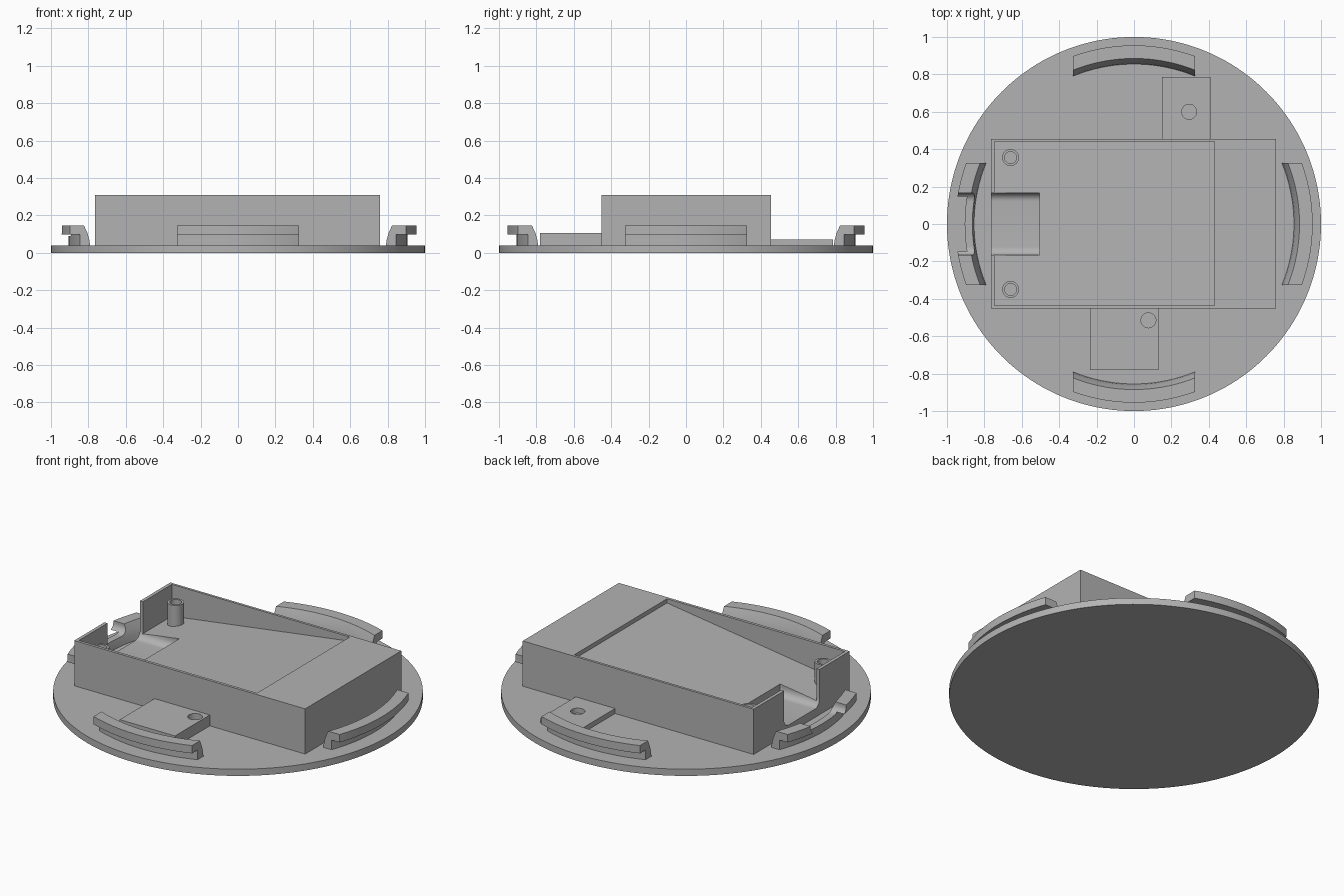
import bpy, bmesh, math
from mathutils import Matrix

if "Cube" in bpy.data.objects:
    bpy.data.objects.remove(bpy.data.objects["Cube"])

grey = bpy.data.materials.new("plain_grey")
grey.diffuse_color = (0.45, 0.45, 0.45, 1)
grey.use_nodes = True
grey.node_tree.nodes["Principled BSDF"].inputs["Base Color"].default_value = grey.diffuse_color


def finish(name, bm):
    bmesh.ops.recalc_face_normals(bm, faces=bm.faces)
    me = bpy.data.meshes.new(name)
    bm.to_mesh(me)
    bm.free()
    ob = bpy.data.objects.new(name, me)
    bpy.context.collection.objects.link(ob)
    me.materials.append(grey)
    return ob


def box(name, x0, x1, y0, y1, z0, z1):
    bm = bmesh.new()
    m = Matrix.Translation(((x0 + x1) / 2, (y0 + y1) / 2, (z0 + z1) / 2))
    bmesh.ops.create_cube(bm, size=1, matrix=m @ Matrix.Diagonal((x1 - x0, y1 - y0, z1 - z0, 1)))
    return finish(name, bm)


def cylinder(name, x, y, r, z0, z1, n=32):
    bm = bmesh.new()
    bmesh.ops.create_cone(bm, cap_ends=True, segments=n, radius1=r, radius2=r, depth=z1 - z0,
                          matrix=Matrix.Translation((x, y, (z0 + z1) / 2)))
    return finish(name, bm)


def loft(name, rings):
    """Bridge a list of matching closed rings and cap both ends."""
    bm = bmesh.new()
    vs = [[bm.verts.new(p) for p in ring] for ring in rings]
    n = len(vs[0])
    for a, b in zip(vs, vs[1:]):
        for i in range(n):
            j = (i + 1) % n
            bm.faces.new((a[i], a[j], b[j], b[i]))
    bm.faces.new(vs[0])
    bm.faces.new(vs[-1])
    return finish(name, bm)


def cut(ob, cutter, keep=False):
    mod = ob.modifiers.new("cut", 'BOOLEAN')
    mod.operation, mod.solver, mod.object = 'DIFFERENCE', 'EXACT', cutter
    bpy.context.view_layer.objects.active = ob
    bpy.ops.object.modifier_apply(modifier=mod.name)
    if not keep:
        bpy.data.objects.remove(cutter)


def smooth(ob):
    bpy.ops.object.select_all(action='DESELECT')
    ob.select_set(True)
    bpy.context.view_layer.objects.active = ob
    bpy.ops.object.shade_smooth_by_angle(angle=math.radians(25))


# Round base plate
smooth(cylinder("base_disc", 0, 0, 1, 0, 0.04, 160))

# Cable channel cutter: U-shaped section with rounded lower corners
R, W, ZB = 0.045, 0.167, 0.09
section = [(-W, 0.5)]
section += [(-W + R - R * math.cos(t), ZB + R - R * math.sin(t))
            for t in [math.pi / 2 * i / 8 for i in range(9)]]
section += [(-y, z) for y, z in reversed(section)]
channel = loft("channel_cutter", [[(x, y, z) for y, z in section] for x in (-1.1, -0.505)])

# Tray housing with a sloping floor, opened by the cable channel
tray = box("tray_housing", -0.765, 0.76, -0.452, 0.455, 0.04, 0.31)
floor = [(-0.745, 0.12), (0.43, 0.285), (0.43, 0.4), (-0.745, 0.4)]
cut(tray, loft("pocket_cutter", [[(x, y, z) for x, z in floor] for y in (-0.435, 0.44)]))
cut(tray, channel, keep=True)
smooth(tray)

# Screw posts in the tray
for side, y in (("back", 0.355), ("front", -0.35)):
    post = cylinder("screw_post_" + side, -0.66, y, 0.045, 0.11, 0.26)
    cut(post, cylinder("post_cutter", -0.66, y, 0.032, 0.14, 0.3))
    smooth(post)

# Side pads with a round hole each
for name, x0, x1, y0, y1, top, hx, hy in (
        ("front_pad", -0.235, 0.13, -0.78, -0.452, 0.105, 0.077, -0.515),
        ("back_pad", 0.15, 0.41, 0.455, 0.785, 0.07, 0.295, 0.6)):
    pad = box(name, x0, x1, y0, y1, 0.04, top)
    cut(pad, cylinder("pad_cutter", hx, hy, 0.04, 0.03, 0.2))
    smooth(pad)

# Four curved snap clips: radial profile swept on an arc, ends cut square
profile = [(0.855, 0.04), (0.905, 0.04), (0.905, 0.098), (0.955, 0.098),
           (0.955, 0.145), (0.885, 0.145), (0.868, 0.105), (0.859, 0.07)]
HALF, N = 0.325, 32
for k, side in enumerate(("right", "back", "left", "front")):
    rot = Matrix.Rotation(k * math.pi / 2, 3, 'Z')
    rings = []
    for i in range(N + 1):
        y = HALF * (2 * i / N - 1)
        rings.append([rot @ Matrix.Identity(3).col[0] * math.sqrt(r * r - y * y)
                      + rot.col[1] * y + Matrix.Identity(3).col[2] * z for r, z in profile])
    clip = loft("snap_clip_" + side, rings)
    if side == "left":
        cut(clip, channel, keep=True)
    smooth(clip)

bpy.data.objects.remove(channel)
